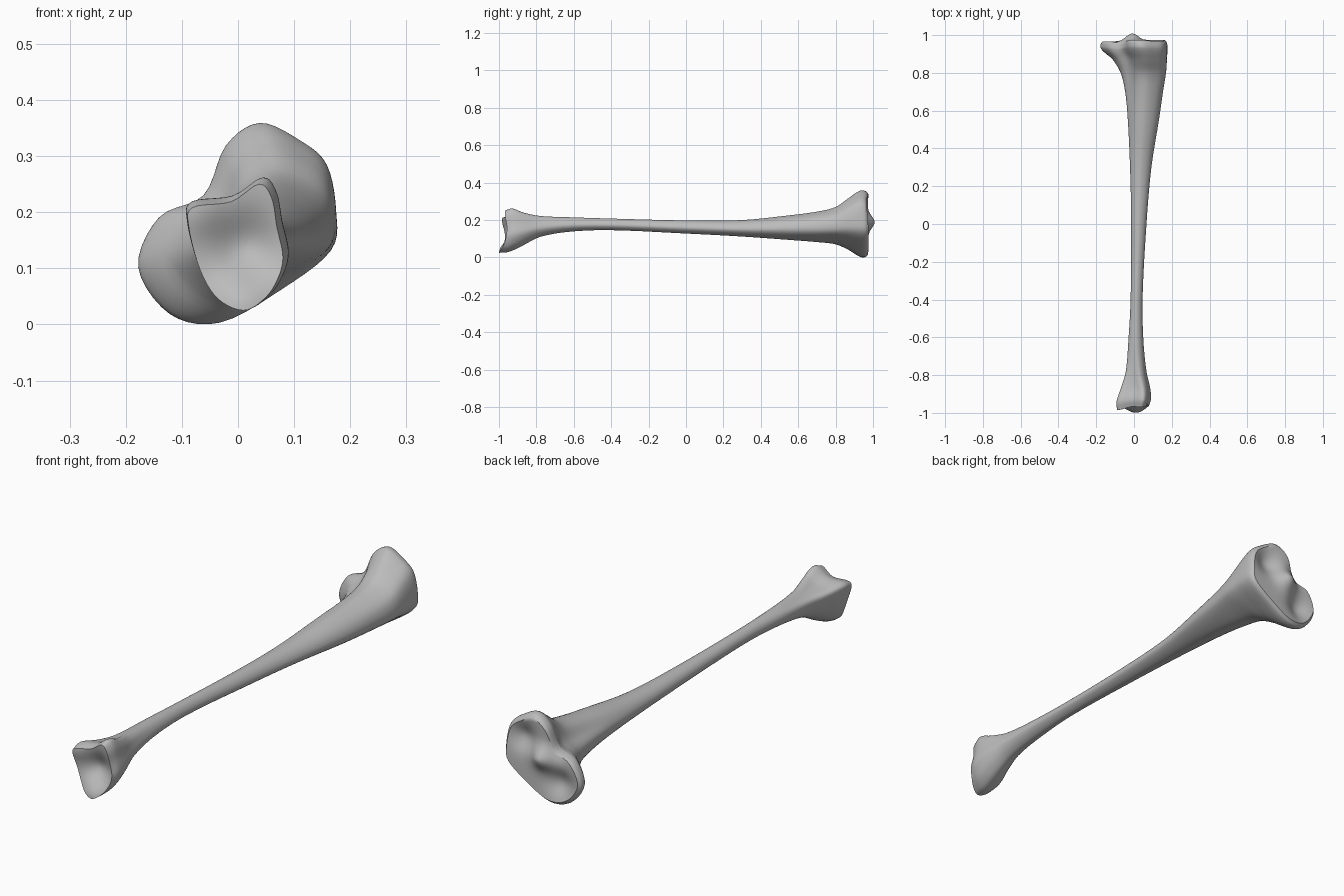
import bpy
import bmesh
from math import exp
from mathutils import Vector

default_cube = bpy.data.objects.get("Cube")
if default_cube:
    bpy.data.objects.remove(default_cube, do_unlink=True)

SMOOTH_AROUND = 5
SMOOTH_ALONG = 5
CAP_RINGS = 14

# Cross-section outlines (x, z), running from the top towards +x
KNEE = [(.04, .36), (.11, .33), (.16, .285), (.177, .2), (.168, .13), (.08, .06),
        (-.03, 0), (-.12, .015), (-.177, .1), (-.14, .19), (-.06, .23), (-.02, .32)]
ANKLE = [(.045, .262), (.07, .235), (.08, .18), (.092, .12), (.08, .075), (.055, .04),
         (.015, .018), (-.035, .04), (-.07, .095), (-.093, .18), (-.085, .217), (-.01, .228)]
SHAFT = [(0, 1), (.5, .8), (.85, .4), (1, -.1), (.85, -.5), (.45, -.85),
         (0, -1), (-.5, -.85), (-.85, -.5), (-1, 0), (-.85, .5), (-.5, .85)]

# Stations along the bone: y, x min, x max, z min, z max, end-shape share
STATIONS = [
    (-.97, -.09, .08, .025, .25, 1),
    (-.93, -.092, .09, .03, .262, 1),
    (-.87, -.07, .086, .065, .24, .9),
    (-.78, -.044, .066, .11, .222, .5),
    (-.62, -.03, .05, .138, .215, .1),
    (-.4, -.018, .045, .146, .208, 0),
    (0, -.015, .066, .128, .198, 0),
    (.3, -.021, .092, .112, .2, 0),
    (.55, -.035, .132, .094, .225, .15),
    (.7, -.052, .154, .082, .245, .4),
    (.8, -.076, .17, .07, .27, .6),
    (.87, -.115, .175, .04, .318, .85),
    (.93, -.172, .177, .004, .357, 1),
    (.96, -.177, .174, .002, .355, 1),
    (.975, -.166, .163, .014, .342, 1),
]


def hermite(p0, p1, m0, m1, t):
    """Cubic between two values with the given end tangents."""
    a, b = t * t, t * t * t
    return (p0 * (2 * b - 3 * a + 1) + m0 * (b - 2 * a + t)
            + p1 * (3 * a - 2 * b) + m1 * (b - a))


def closed_curve(points):
    """Smooth closed curve through the points."""
    pts = [Vector(p) for p in points]
    n = len(pts)
    curve = []
    for i in range(n):
        before, here, there, after = (pts[(i + k) % n] for k in (-1, 0, 1, 2))
        for step in range(SMOOTH_AROUND):
            curve.append(hermite(here, there, (there - before) / 2,
                                 (after - here) / 2, step / SMOOTH_AROUND))
    return curve


def unit_outline(points):
    """Smooth outline scaled to fill the unit square."""
    curve = closed_curve(points)
    xs, zs = [p.x for p in curve], [p.y for p in curve]
    return [Vector(((p.x - min(xs)) / (max(xs) - min(xs)),
                    (p.y - min(zs)) / (max(zs) - min(zs)))) for p in curve]


def smooth_stations():
    """Fill in stations between the given ones."""
    rows = [Vector(s) for s in STATIONS]
    last = len(rows) - 1

    def slope(i):
        a, b = rows[max(i - 1, 0)], rows[min(i + 1, last)]
        return (b - a) / (b[0] - a[0])

    dense = []
    for i in range(last):
        gap = rows[i + 1][0] - rows[i][0]
        for step in range(SMOOTH_ALONG):
            dense.append(hermite(rows[i], rows[i + 1], slope(i) * gap,
                                 slope(i + 1) * gap, step / SMOOTH_ALONG))
    return dense + [rows[last]]


def bump(x, z, cx, cz, radius):
    return exp(-((x - cx) ** 2 + (z - cz) ** 2) / radius ** 2)


def knee_relief(x, z):
    """Two shallow joint dishes with a raised spine between them."""
    spine = .035 * bump(x, z, -.01, .19, .045)
    dishes = .03 * bump(x, z, .085, .25, .055) + .03 * bump(x, z, -.085, .095, .055)
    notch = .02 * bump(x, z, -.08, .24, .05)
    return spine - dishes - notch + .06 * min(x + .05, 0)


def ankle_relief(x, z):
    """Hollow joint face with a lip below."""
    hollow = .035 * bump(x, z, .015, .14, .06)
    lip = .03 * bump(x, z, .01, .03, .06)
    corner = .015 * bump(x, z, -.08, .2, .05)
    return hollow - lip - corner


def loft_section(station, knee, ankle, shaft):
    y, x0, x1, z0, z1, share = station
    share = max(0, min(1, share))
    end = knee if y > 0 else ankle
    blend = [s.lerp(e, share) for s, e in zip(shaft, end)]
    return [Vector((x0 + p.x * (x1 - x0), y, z0 + p.y * (z1 - z0))) for p in blend]


def bridge(bm, ring_a, ring_b):
    n = len(ring_a)
    for i in range(n):
        j = (i + 1) % n
        bm.faces.new((ring_a[i], ring_a[j], ring_b[j], ring_b[i]))


def add_cap(bm, rim):
    """Close an end with shrinking rings so that it can be sculpted."""
    centre = sum((v.co for v in rim), Vector()) / len(rim)
    outer = rim
    for k in range(1, CAP_RINGS):
        inner = [bm.verts.new(v.co.lerp(centre, k / CAP_RINGS)) for v in rim]
        bridge(bm, outer, inner)
        outer = inner
    middle = bm.verts.new(centre)
    for i, v in enumerate(outer):
        bm.faces.new((v, outer[(i + 1) % len(outer)], middle))


# Loft the bone and sculpt its joint faces
knee, ankle, shaft = (unit_outline(o) for o in (KNEE, ANKLE, SHAFT))
bm = bmesh.new()
rings = [[bm.verts.new(p) for p in loft_section(s, knee, ankle, shaft)]
         for s in smooth_stations()]
for ring_a, ring_b in zip(rings, rings[1:]):
    bridge(bm, ring_a, ring_b)
add_cap(bm, rings[0])
add_cap(bm, rings[-1])

for v in bm.verts:
    x, y, z = v.co
    weight = max(0, min(1, (abs(y) - .88) / .08))
    v.co.y += weight * (knee_relief(x, z) if y > 0 else ankle_relief(x, z))
bmesh.ops.recalc_face_normals(bm, faces=bm.faces)

mesh = bpy.data.meshes.new("shin_bone")
bm.to_mesh(mesh)
bm.free()
bone = bpy.data.objects.new("shin_bone", mesh)
bpy.context.collection.objects.link(bone)

# Bone colour
colour = (.5, .5, .5, 1)
material = bpy.data.materials.new("bone_grey")
material.use_nodes = True
material.diffuse_color = colour
material.node_tree.nodes["Principled BSDF"].inputs["Base Color"].default_value = colour
mesh.materials.append(material)

bpy.ops.object.select_all(action="DESELECT")
bone.select_set(True)
bpy.context.view_layer.objects.active = bone
bpy.ops.object.shade_smooth_by_angle(angle=.9)
